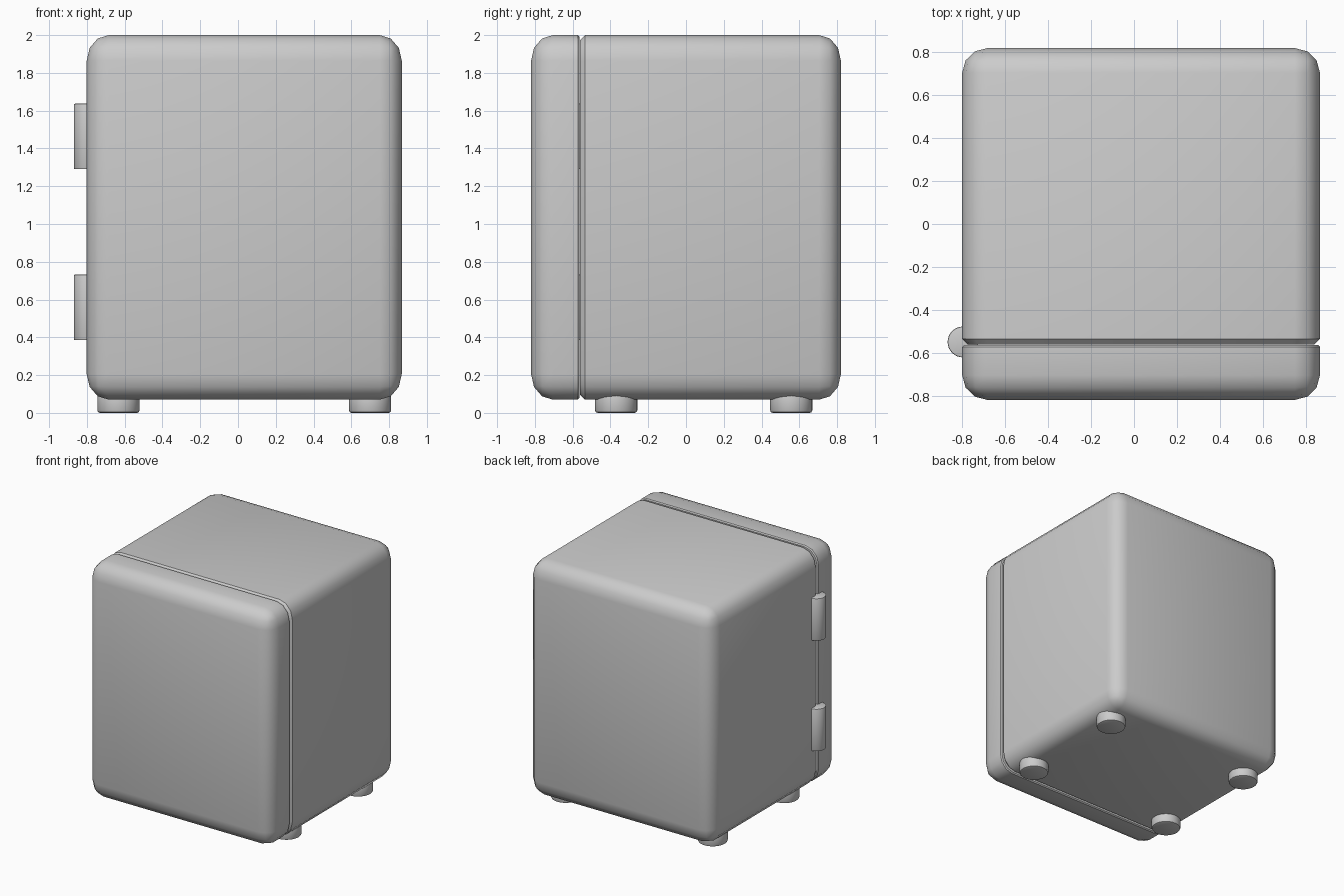
import bpy, bmesh
from mathutils import Matrix, Vector

if "Cube" in bpy.data.objects:
    bpy.data.objects.remove(bpy.data.objects["Cube"])

CX, SEAM = 0.033, -0.563


def finish(name, bm, angle=40):
    bmesh.ops.recalc_face_normals(bm, faces=bm.faces[:])
    mesh = bpy.data.meshes.new(name)
    bm.to_mesh(mesh)
    bm.free()
    ob = bpy.data.objects.new(name, mesh)
    bpy.context.collection.objects.link(ob)
    bpy.ops.object.select_all(action='DESELECT')
    bpy.context.view_layer.objects.active = ob
    ob.select_set(True)
    bpy.ops.object.shade_smooth_by_angle(angle=angle * 3.14159 / 180)
    return ob


def shell_part(name, side, chamfer):
    """Rounded box cut at the door seam; side +1 keeps the back, -1 the front."""
    bm = bmesh.new()
    bmesh.ops.create_cube(bm, size=2)
    bmesh.ops.bevel(bm, geom=bm.edges[:], offset=0.14, segments=3,
                    profile=0.5, affect='EDGES')
    bmesh.ops.scale(bm, vec=(0.834, 0.82, 0.965), verts=bm.verts[:])
    bmesh.ops.translate(bm, vec=(CX, 0, 1.035), verts=bm.verts[:])
    y = SEAM + side * (chamfer + 0.002)
    bmesh.ops.bisect_plane(bm, geom=bm.verts[:] + bm.edges[:] + bm.faces[:],
                           plane_co=(0, y, 0), plane_no=(0, -side, 0),
                           clear_outer=True)
    rim = [e for e in bm.edges if e.is_boundary]
    cap = bmesh.ops.contextual_create(bm, geom=rim)['faces'][0]
    # chamfered rim along the seam
    bmesh.ops.recalc_face_normals(bm, faces=bm.faces[:])
    bmesh.ops.inset_region(bm, faces=[cap], thickness=chamfer, use_even_offset=True)
    bmesh.ops.translate(bm, vec=(0, -side * chamfer, 0), verts=list(cap.verts))
    return finish(name, bm, 38)


def cylinder(name, x, y, z0, z1, r, bevel):
    bm = bmesh.new()
    bmesh.ops.create_cone(bm, cap_ends=True, segments=32, radius1=r, radius2=r,
                          depth=z1 - z0,
                          matrix=Matrix.Translation(Vector((x, y, (z0 + z1) / 2))))
    rims = [e for e in bm.edges if abs(e.verts[0].co.z - e.verts[1].co.z) < 1e-5]
    bmesh.ops.bevel(bm, geom=rims, offset=bevel, segments=2, profile=0.5,
                    affect='EDGES')
    return finish(name, bm)


# Cabinet and door
shell_part("cabinet", 1, 0.026)
shell_part("door", -1, 0.008)

# Hinges on the left side
for label, z in (("lower", 0.385), ("upper", 1.29)):
    cylinder(label + "_hinge", -0.797, -0.55, z, z + 0.347, 0.072, 0.006)

# Four feet
for xn, sx in (("left", -1), ("right", 1)):
    for yn, y in (("front", -0.37), ("back", 0.557)):
        cylinder(f"{yn}_{xn}_foot", CX + sx * 0.666, y, 0, 0.115, 0.112, 0.014)
